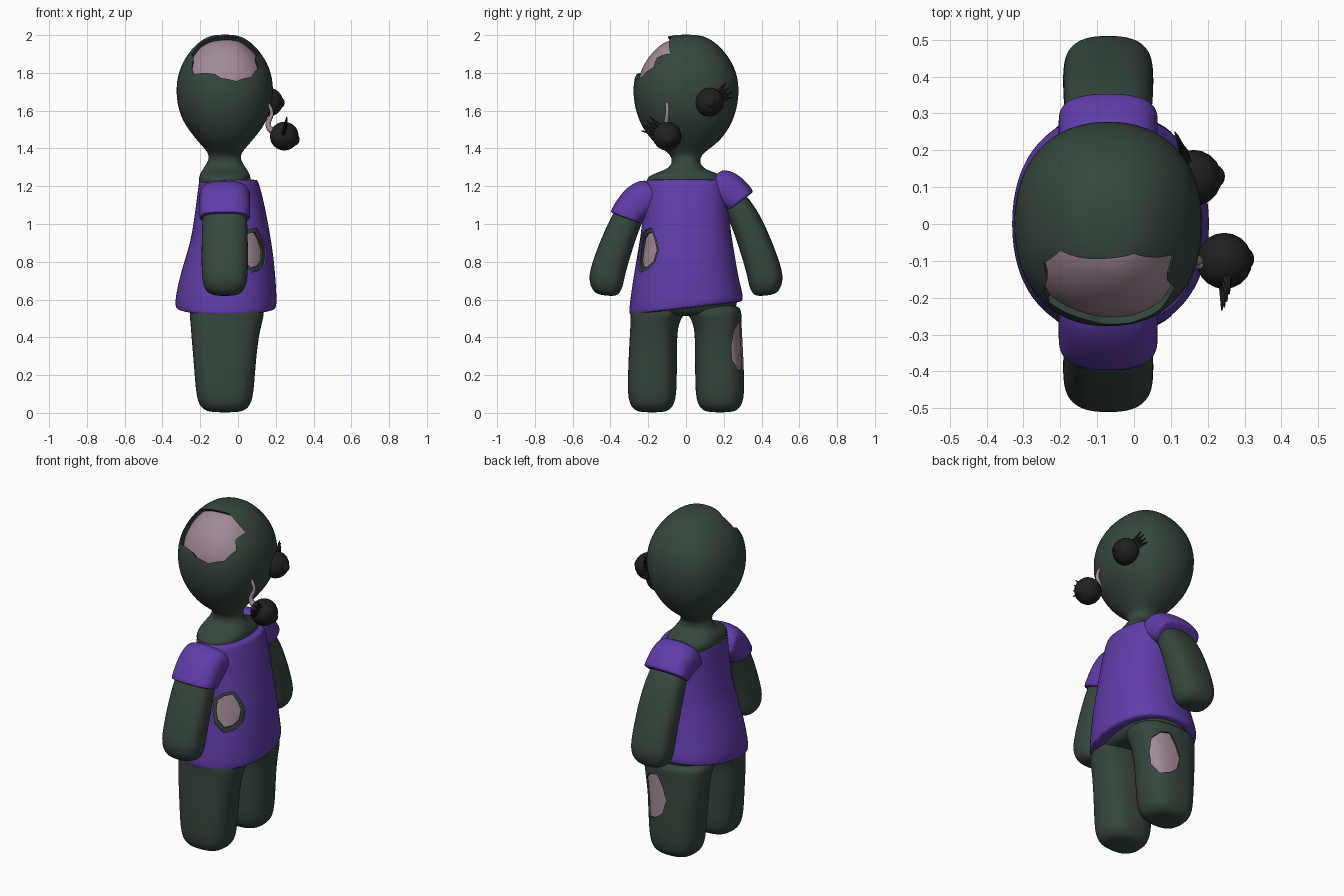
import bpy, bmesh, math
from mathutils import Vector

if "Cube" in bpy.data.objects:
    bpy.data.objects.remove(bpy.data.objects["Cube"])


def material(name, rgb):
    m = bpy.data.materials.new(name)
    m.use_nodes = True
    m.diffuse_color = (*rgb, 1)
    m.node_tree.nodes["Principled BSDF"].inputs["Base Color"].default_value = (*rgb, 1)
    return m


GREEN = material("dark green skin", (0.036, 0.062, 0.046))
PURPLE = material("purple cloth", (0.115, 0.046, 0.39))
PINK = material("pale pink flesh", (0.36, 0.25, 0.31))
BLACK = material("black eye", (0.014, 0.014, 0.014))
CX = -0.07


def add(name, bm, mat):
    bmesh.ops.recalc_face_normals(bm, faces=bm.faces)
    me = bpy.data.meshes.new(name)
    bm.to_mesh(me)
    bm.free()
    me.materials.append(mat)
    ob = bpy.data.objects.new(name, me)
    bpy.context.scene.collection.objects.link(ob)
    return ob


def bake(ob):
    """Replace the mesh by its modified result."""
    bpy.context.view_layer.update()
    dg = bpy.context.evaluated_depsgraph_get()
    me = bpy.data.meshes.new_from_object(ob.evaluated_get(dg))
    ob.modifiers.clear()
    ob.data = me


def loft(name, rings, mat, power=2.5, sides=16):
    """Skin rounded sections (x, y, z, half x, half width, tilt about x)."""
    bm = bmesh.new()
    loops = []
    for x, y, z, rx, rv, tilt in rings:
        loop = []
        for i in range(sides):
            a = math.tau * (i + 0.5) / sides
            c, s = math.cos(a), math.sin(a)
            u = rx * math.copysign(abs(c) ** (2 / power), c)
            v = rv * math.copysign(abs(s) ** (2 / power), s)
            loop.append(bm.verts.new((x + u, y + v * math.cos(tilt), z + v * math.sin(tilt))))
        loops.append(loop)
    for a, b in zip(loops, loops[1:]):
        for i in range(sides):
            j = (i + 1) % sides
            bm.faces.new((a[i], a[j], b[j], b[i]))
    bm.faces.new(loops[0])
    bm.faces.new(loops[-1])
    ob = add(name, bm, mat)
    sub = ob.modifiers.new("smooth", 'SUBSURF')
    sub.levels = sub.render_levels = 2
    bake(ob)
    return ob


def prism(centre, normal, outline, depth):
    """Cutter with a ragged outline, pointing along a normal."""
    n = Vector(normal).normalized()
    u = Vector((0, 0, 1)).cross(n).normalized()
    v = n.cross(u)
    bm = bmesh.new()
    f = bm.faces.new([bm.verts.new(Vector(centre) + u * p + v * q - n * depth) for p, q in outline])
    ext = bmesh.ops.extrude_face_region(bm, geom=[f])["geom"]
    bmesh.ops.translate(bm, verts=[e for e in ext if isinstance(e, bmesh.types.BMVert)],
                        vec=n * (depth + 0.15))
    ob = add("cutter", bm, PINK)
    ob.hide_render = True
    return ob


def oval(ru, rv, wobble=(1, 0.9, 1.04, 0.95, 1.02, 0.92, 1, 1.05, 0.93, 1)):
    k = math.tau / len(wobble)
    return [(ru * w * math.cos(i * k), rv * w * math.sin(i * k)) for i, w in enumerate(wobble)]


def boolean(ob, cutter, operation):
    b = ob.modifiers.new("cut", 'BOOLEAN')
    b.object, b.operation, b.solver = cutter, operation, 'EXACT'
    bake(ob)


def wound(name, part, cutter, inset):
    """Cut a hole in a part and fill it with slightly sunken flesh."""
    flesh = part.copy()
    flesh.data = part.data.copy()
    flesh.name = name
    bpy.context.scene.collection.objects.link(flesh)
    d = flesh.modifiers.new("shrink", 'DISPLACE')
    d.mid_level, d.strength = 0, -inset
    bake(flesh)
    boolean(flesh, cutter, 'INTERSECT')
    boolean(part, cutter, 'DIFFERENCE')
    flesh.data.materials.clear()
    flesh.data.materials.append(PINK)
    flesh.data.polygons.foreach_set("material_index", [0] * len(flesh.data.polygons))
    bpy.data.objects.remove(cutter)


# Head and neck
head = loft("head", [(CX, 0, z, rx, ry, 0) for z, rx, ry in (
    (1.19, 0.145, 0.2), (1.24, 0.14, 0.22), (1.265, 0.135, 0.18), (1.295, 0.115, 0.085),
    (1.335, 0.088, 0.074), (1.37, 0.085, 0.085), (1.405, 0.115, 0.138), (1.46, 0.165, 0.203),
    (1.55, 0.234, 0.258), (1.66, 0.264, 0.287), (1.78, 0.26, 0.284), (1.88, 0.218, 0.237),
    (1.96, 0.148, 0.165), (2.005, 0.075, 0.085))], GREEN, 2.25)
skull_hole = [(-0.13, 0.13), (0.07, 0.145), (0.18, 0.085), (0.16, 0.02), (0.18, -0.03), (0.14, -0.11),
              (0.06, -0.15), (-0.02, -0.14), (-0.05, -0.12), (-0.16, -0.085), (-0.175, -0.04),
              (-0.165, 0.02), (-0.175, 0.064)]
wound("brain", head, prism((CX, -0.18, 1.88), (0, -1, 1), skull_hole, 0.15), 0.022)

# Shirt, and the torso just beneath it
trunk = [(-0.057, 0.7, 0.262, 0.287), (-0.047, 0.8, 0.243, 0.27), (-0.038, 0.9, 0.22, 0.252),
         (-0.038, 1.0, 0.202, 0.237), (-0.042, 1.13, 0.18, 0.227), (-0.048, 1.205, 0.165, 0.222)]
body = [(x, 0, z, rx, ry, 0) for x, z, rx, ry in trunk]
shirt = loft("shirt", [(-0.064, 0, z, rx, ry, 0.118) for z, rx, ry in (
    (0.552, 0.258, 0.298), (0.556, 0.272, 0.309), (0.6, 0.275, 0.309))] + body
    + [(-0.05, 0, 1.232, 0.157, 0.216, 0), (-0.05, 0, 1.236, 0.147, 0.205, 0)], PURPLE, 2.25)
torso = loft("torso", [(-0.06, 0, 0.512, 0.16, 0.2, 0), (-0.06, 0, 0.53, 0.2, 0.26, 0),
                       (-0.06, 0, 0.6, 0.23, 0.285, 0)]
             + [(x, y, z, rx - 0.013, ry - 0.013, t) for x, y, z, rx, ry, t in body], GREEN, 2.25)
spot, facing = (0.085, -0.21, 0.862), (0.65, -0.76, 0)
tear = prism(spot, facing, oval(0.092, 0.118), 0.1)
boolean(shirt, tear, 'DIFFERENCE')
bpy.data.objects.remove(tear)
wound("belly_wound", torso, prism(spot, facing, oval(0.07, 0.096), 0.1), 0.012)

# Sleeves: the left one sits higher
for name, s, path in (
        ("left_sleeve", 1, ((0.12, 1.18, 0.085, 1.25), (0.165, 1.2, 0.108, 1.2), (0.235, 1.17, 0.104, 0.9),
                            (0.287, 1.122, 0.09, 0.65), (0.29, 1.118, 0.084, 0.65))),
        ("right_sleeve", -1, ((0.14, 1.14, 0.08, 1.2), (0.185, 1.15, 0.106, 1.1), (0.255, 1.118, 0.104, 0.75),
                              (0.318, 1.034, 0.092, 0.36), (0.32, 1.03, 0.086, 0.36)))):
    loft(name, [(CX, s * y, z, 0.137, r, s * t) for y, z, r, t in path], PURPLE, 2.6)

# Arms and legs
for side, s in (("left", 1), ("right", -1)):
    loft(side + "_arm", [(CX, s * y, z, rx, r, s * t) for y, z, rx, r, t in (
        (0.21, 1.18, 0.1, 0.065, 0.8), (0.3, 1.06, 0.12, 0.08, 0.45), (0.365, 0.9, 0.125, 0.089, 0.35),
        (0.415, 0.75, 0.125, 0.095, 0.25), (0.424, 0.69, 0.12, 0.094, 0.17),
        (0.424, 0.642, 0.1, 0.076, 0.12), (0.422, 0.62, 0.06, 0.045, 0.1))], GREEN, 2.6)
    leg = loft(side + "_leg", [(x, s * y, z, rx, r, 0) for x, y, z, rx, r in (
        (CX, 0.18, 0.002, 0.07, 0.06), (CX, 0.18, 0.018, 0.122, 0.103), (CX, 0.18, 0.07, 0.152, 0.131),
        (CX, 0.178, 0.2, 0.162, 0.132), (CX, 0.174, 0.36, 0.176, 0.129), (-0.065, 0.17, 0.45, 0.188, 0.127),
        (-0.06, 0.158, 0.505, 0.198, 0.138), (-0.06, 0.148, 0.53, 0.2, 0.148),
        (-0.06, 0.145, 0.58, 0.19, 0.14))], GREEN, 2.6)
    if s > 0:
        wound("leg_wound", leg, prism((0.018, 0.285, 0.358), (0.42, 0.9, 0), oval(0.092, 0.137), 0.08), 0.01)


# Eyes, each with a raised pupil and a fan of lashes
def ball(name, centre, radius):
    bm = bmesh.new()
    bmesh.ops.create_uvsphere(bm, u_segments=20, v_segments=12, radius=radius)
    bmesh.ops.translate(bm, verts=bm.verts, vec=centre)
    return add(name, bm, BLACK)


for side, s, centre, look, back in (
        ("left", 1, Vector((0.162, 0.125, 1.645)), Vector((1, 0.08, -0.05)), -0.4),
        ("right", -1, Vector((0.245, -0.1, 1.465)), Vector((0.9, 0.1, -0.35)), -0.05)):
    ball(side + "_eye", centre, 0.076)
    ball(side + "_pupil", centre + look.normalized() * 0.052, 0.033)
    for i in range(4):
        a = 0.2 + i * 0.22
        d = Vector((back + 0.05 * i, s * math.cos(a), math.sin(a))).normalized()
        bm = bmesh.new()
        bmesh.ops.create_cone(bm, cap_ends=True, segments=6, radius1=0.014, radius2=0.002, depth=0.075)
        bmesh.ops.rotate(bm, verts=bm.verts, matrix=d.to_track_quat('Z', 'Y').to_matrix())
        bmesh.ops.translate(bm, verts=bm.verts, vec=centre + d * 0.1)
        add(f"{side}_lash_{i + 1}", bm, BLACK)

# Cord that the loose eye hangs from, thicker at its lower end
curve = bpy.data.curves.new("eye_cord", 'CURVE')
curve.dimensions = '3D'
curve.bevel_depth, curve.bevel_resolution, curve.use_fill_caps = 0.011, 2, True
path = curve.splines.new('BEZIER')
points = ((0.16, -0.1, 1.64, 0.8), (0.178, -0.1, 1.59, 0.9), (0.162, -0.105, 1.515, 1.3),
          (0.2, -0.105, 1.485, 2))
path.bezier_points.add(len(points) - 1)
for p, (x, y, z, r) in zip(path.bezier_points, points):
    p.co, p.radius = (x, y, z), r
    p.handle_left_type = p.handle_right_type = 'AUTO'
curve.materials.append(PINK)
bpy.context.scene.collection.objects.link(bpy.data.objects.new("eye_cord", curve))

# Smooth shading with sharp wound rims
for ob in bpy.context.scene.objects:
    if ob.type == 'MESH':
        bpy.ops.object.select_all(action='DESELECT')
        ob.select_set(True)
        bpy.context.view_layer.objects.active = ob
        bpy.ops.object.shade_smooth_by_angle(angle=math.radians(40))
